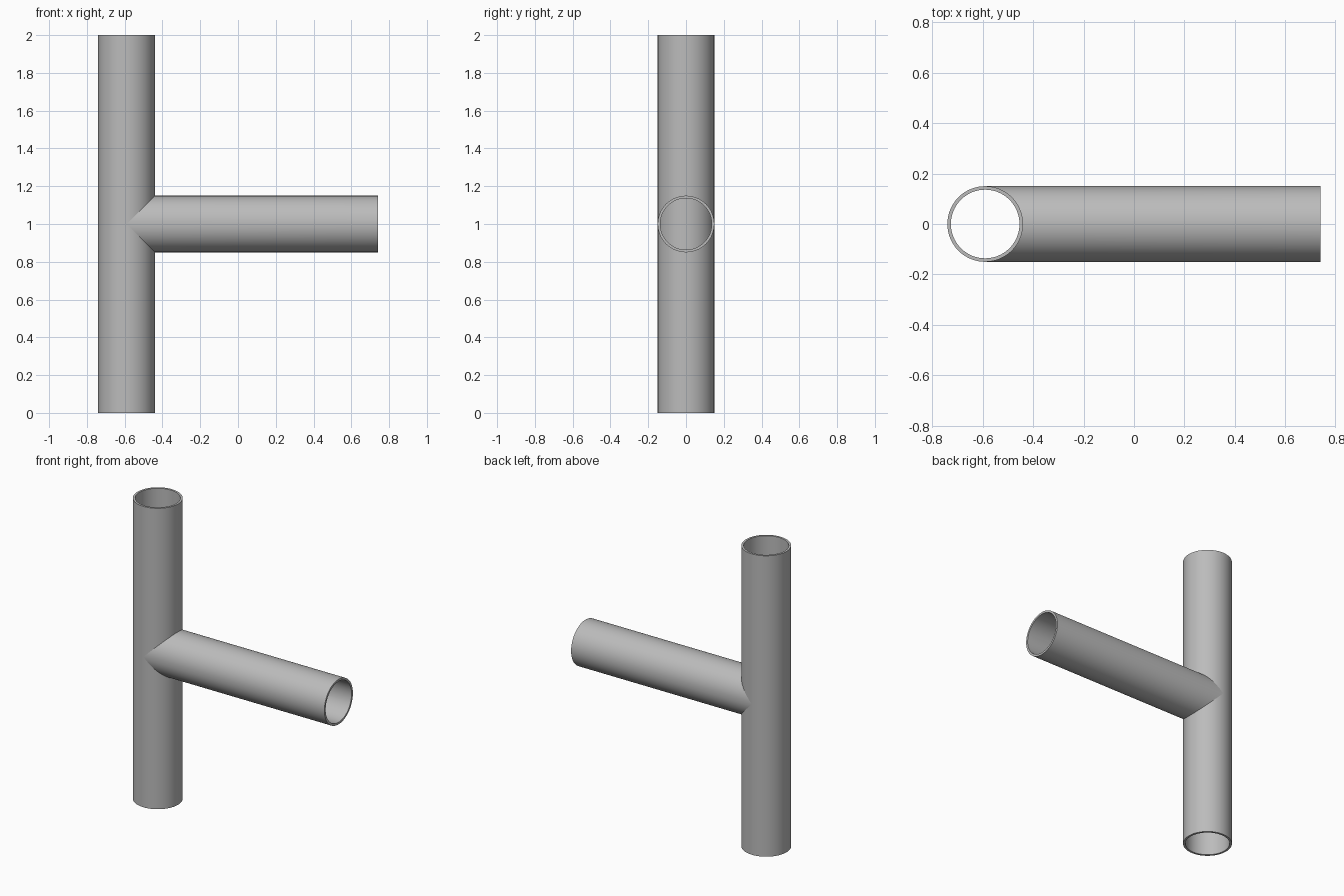
import bpy
import bmesh
from math import sin, cos, sqrt, tau, radians
from mathutils import Vector

cube = bpy.data.objects.get("Cube")
if cube:
    bpy.data.objects.remove(cube, do_unlink=True)

SEGMENTS = 64
OUTER, INNER = 0.15, 0.136
MAIN_X = -0.59
LENGTH = 2.0
BRANCH_END = 0.74
BRANCH_Z = 1.0

steel = bpy.data.materials.new("grey_steel")
steel.use_nodes = True
GREY = (0.5, 0.5, 0.5, 1)
steel.diffuse_color = GREY
steel.node_tree.nodes["Principled BSDF"].inputs["Base Color"].default_value = GREY


def tube(name, start, end):
    """Hollow tube; start and end map (radius, angle) to a rim point."""
    bm = bmesh.new()
    angles = [tau * i / SEGMENTS for i in range(SEGMENTS)]
    # Loops run around the wall section: outside along, then back inside
    loops = [[bm.verts.new(rim(radius, a)) for a in angles]
             for rim, radius in ((start, OUTER), (end, OUTER),
                                 (end, INNER), (start, INNER))]
    for k, loop in enumerate(loops):
        following = loops[(k + 1) % len(loops)]
        for i in range(SEGMENTS):
            j = (i + 1) % SEGMENTS
            bm.faces.new((loop[i], loop[j], following[j], following[i]))
    bmesh.ops.recalc_face_normals(bm, faces=bm.faces)
    mesh = bpy.data.meshes.new(name)
    bm.to_mesh(mesh)
    bm.free()
    mesh.materials.append(steel)
    obj = bpy.data.objects.new(name, mesh)
    bpy.context.collection.objects.link(obj)
    bpy.ops.object.select_all(action="DESELECT")
    obj.select_set(True)
    bpy.context.view_layer.objects.active = obj
    bpy.ops.object.shade_smooth_by_angle(angle=radians(30))


def level_rim(z):
    return lambda r, a: Vector((MAIN_X + r * cos(a), r * sin(a), z))


def branch_rim(r, a):
    return Vector((BRANCH_END, r * cos(a), BRANCH_Z + r * sin(a)))


def saddle_rim(r, a):
    # Branch end coped to fit the round wall of the upright
    y = r * cos(a)
    x = MAIN_X + sqrt(max(OUTER ** 2 - y ** 2, 0)) - 0.002
    return Vector((x, y, BRANCH_Z + r * sin(a)))


# Upright pipe, open at both ends
tube("upright_pipe", level_rim(0), level_rim(LENGTH))
# Side pipe joined at mid height
tube("branch_pipe", saddle_rim, branch_rim)
